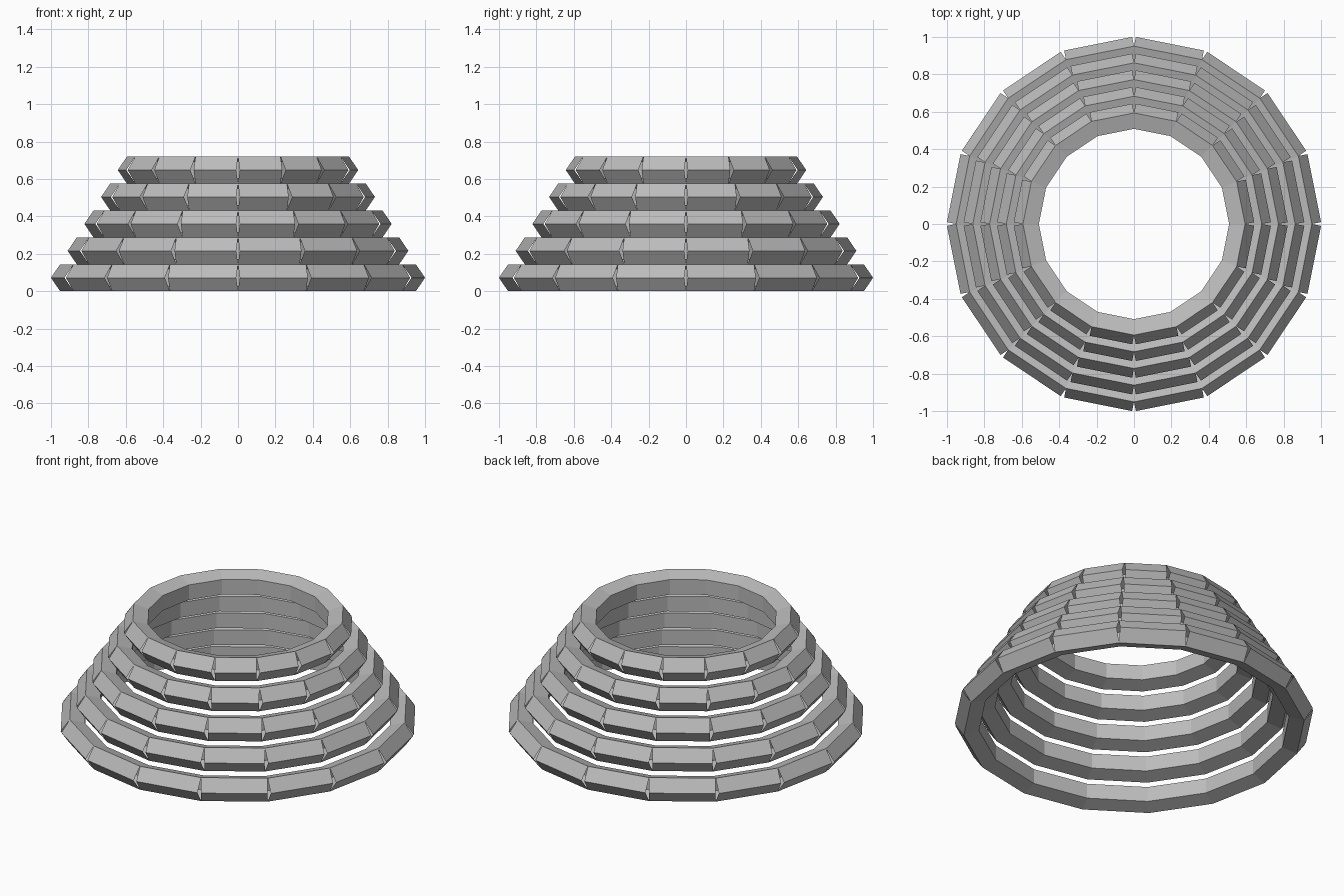
import bpy, bmesh, math

cube = bpy.data.objects.get("Cube")
if cube:
    bpy.data.objects.remove(cube, do_unlink=True)

SIDES = 16
RINGS = 5
HEIGHT = 0.144      # height of one ring
STEP = 0.0893       # how far each ring steps inward
RIDGE = 0.951       # corner radius of the lowest ring's ridge
BULGE = 0.05        # outward reach of the panels
DEPTH = 0.085       # inward reach of the inner wall
BEVEL = 0.026       # drop of the sloping rim

grey = bpy.data.materials.new("stone_grey")
grey.use_nodes = True
colour = (0.5, 0.5, 0.5, 1)
grey.diffuse_color = colour
grey.node_tree.nodes["Principled BSDF"].inputs["Base Color"].default_value = colour


def make_object(name, bm):
    bmesh.ops.remove_doubles(bm, verts=bm.verts, dist=0.0005)
    mesh = bpy.data.meshes.new(name)
    bm.to_mesh(mesh)
    bm.free()
    mesh.materials.append(grey)
    bpy.context.collection.objects.link(bpy.data.objects.new(name, mesh))


def strip(bm, profile, side):
    """Add one side of the ring; profile gives (corner radius, outward shift, z)."""
    half = math.pi / SIDES
    mid = (2 * side + 1) * half
    rows = []
    for radius, shift, z in profile:
        out = radius * math.cos(half) + shift
        along = radius * math.sin(half)
        rows.append([bm.verts.new((out * math.cos(mid) - s * along * math.sin(mid),
                                   out * math.sin(mid) + s * along * math.cos(mid), z))
                     for s in (-1, 1)])
    for low, high in zip(rows, rows[1:]):
        bm.faces.new((low[0], low[1], high[1], high[0]))


for ring in range(RINGS):
    ridge = RIDGE - ring * STEP
    inner = ridge - DEPTH
    base = ring * HEIGHT
    top = base + HEIGHT

    # Outer panels: square-ended, so they part at the corners and stay open
    panels = [(ridge, 0, base), (ridge, BULGE, base + HEIGHT / 2), (ridge, 0, top)]
    # Inner band: mitred, with sloping rims and an upright wall
    band = [(ridge, 0, top), (inner, 0, top - BEVEL),
            (inner, 0, base + BEVEL), (ridge, 0, base)]

    for part, profile in (("outer_panels", panels), ("inner_band", band)):
        bm = bmesh.new()
        for side in range(SIDES):
            strip(bm, profile, side)
        make_object(f"ring_{ring + 1}_{part}", bm)
